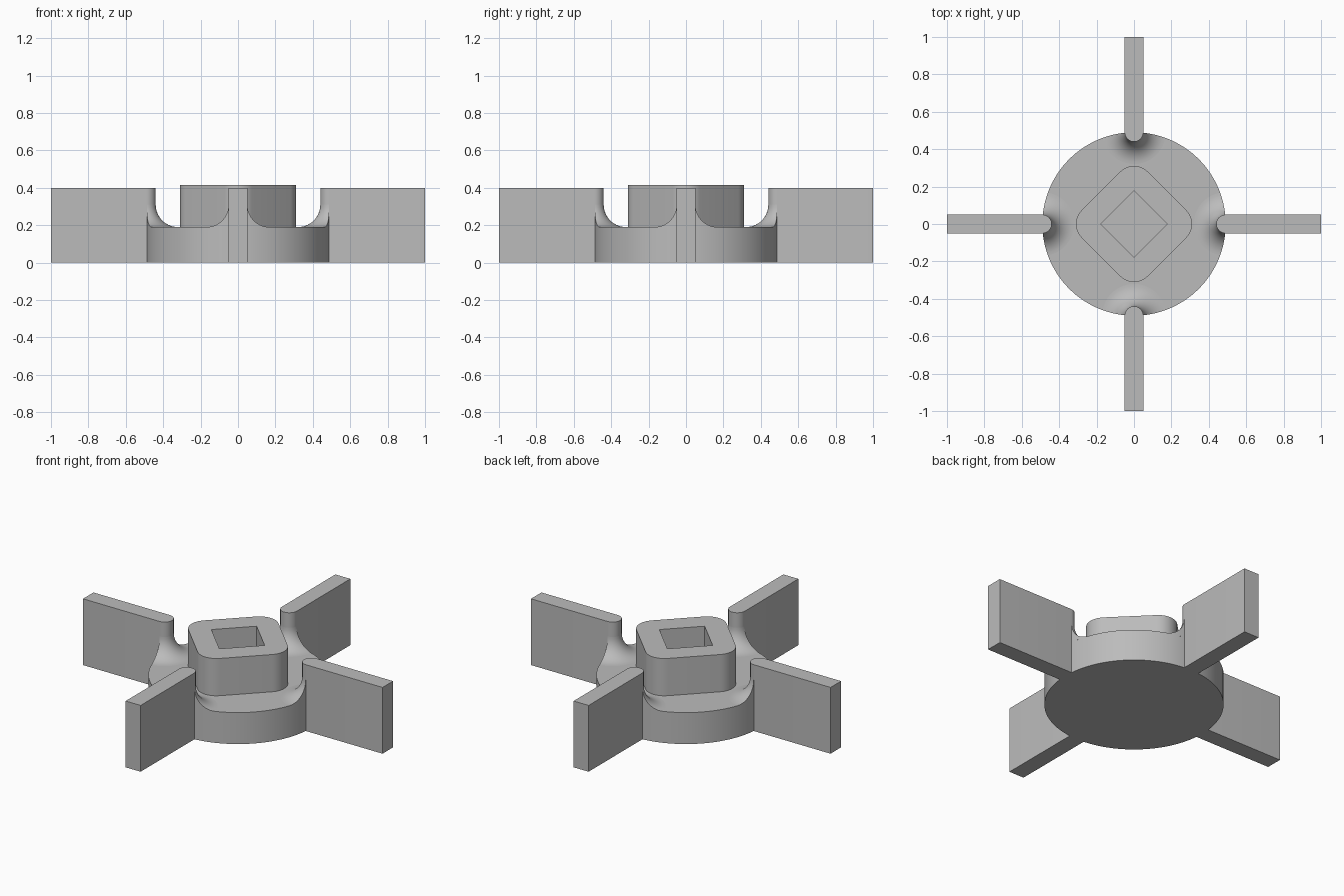
import bpy, bmesh
from math import pi, sin, cos, acos
from mathutils import Matrix

if "Cube" in bpy.data.objects:
    bpy.data.objects.remove(bpy.data.objects["Cube"], do_unlink=True)

DISC_R, DISC_H = 0.49, 0.19
BLADE_R, BLADE_H = 0.05, 0.4
HUB_H = 0.415
FILLET = 0.12

grey = bpy.data.materials.new("light grey")
grey.use_nodes = True
colour = (0.5, 0.5, 0.5, 1)
grey.diffuse_color = colour
grey.node_tree.nodes["Principled BSDF"].inputs["Base Color"].default_value = colour


def finish(name, bm, turn=0):
    bmesh.ops.recalc_face_normals(bm, faces=bm.faces)
    bm.transform(Matrix.Rotation(turn, 4, "Z"))
    mesh = bpy.data.meshes.new(name)
    bm.to_mesh(mesh)
    bm.free()
    mesh.materials.append(grey)
    obj = bpy.data.objects.new(name, mesh)
    bpy.context.collection.objects.link(obj)
    return obj


def prism(name, outline, z0, z1, turn=0):
    bm = bmesh.new()
    base = bm.faces.new([bm.verts.new((x, y, z0)) for x, y in outline])
    top = bmesh.ops.extrude_face_region(bm, geom=[base])["geom"]
    verts = [v for v in top if isinstance(v, bmesh.types.BMVert)]
    bmesh.ops.translate(bm, verts=verts, vec=(0, 0, z1 - z0))
    return finish(name, bm, turn)


def arc(cx, cy, r, a0, a1, n):
    return [(cx + r * cos(a0 + (a1 - a0) * i / n),
             cy + r * sin(a0 + (a1 - a0) * i / n)) for i in range(n + 1)]


def activate(obj):
    bpy.ops.object.select_all(action="DESELECT")
    obj.select_set(True)
    bpy.context.view_layer.objects.active = obj


def cut(obj, cutter):
    activate(obj)
    mod = obj.modifiers.new("cut", "BOOLEAN")
    mod.operation, mod.solver, mod.object = "DIFFERENCE", "EXACT", cutter
    bpy.ops.object.modifier_apply(modifier=mod.name)


def fillet(name, turn):
    # Cove swept round the blade's inner end, trimmed to the disc's rim
    bm = bmesh.new()
    rows, cols = 14, 32
    grid = []
    for i in range(rows + 1):
        t = pi / 2 * i / rows
        rho = BLADE_R + FILLET * (1 - cos(t))
        z = DISC_H + FILLET * (1 - sin(t))
        span = acos(rho / (2 * DISC_R))
        ring = arc(DISC_R, 0, rho, pi - span, pi + span, cols)
        grid.append([bm.verts.new((x, y, z)) for x, y in ring])
    for a, b in zip(grid, grid[1:]):
        for j in range(cols):
            bm.faces.new((a[j], a[j + 1], b[j + 1], b[j]))
    # Side walls that continue the rim upward
    for j in (0, cols):
        foot = [bm.verts.new((r[j].co.x, r[j].co.y, DISC_H)) for r in grid[:-1]]
        foot.append(grid[-1][j])
        for i in range(rows):
            quad = [grid[i][j], grid[i + 1][j], foot[i + 1], foot[i]]
            bm.faces.new(list(dict.fromkeys(quad)))
    return finish(name, bm, turn)


# Base disc
disc = prism("base_disc", arc(0, 0, DISC_R, 0, 2 * pi, 128)[:-1], 0, DISC_H)
parts = [disc]

# Four blades with rounded inner ends, and their coves
for k, side in enumerate(("left", "back", "right", "front")):
    outline = [(1, -BLADE_R), (1, BLADE_R)]
    outline += arc(DISC_R, 0, BLADE_R, pi / 2, 3 * pi / 2, 20)
    blade = prism(side + "_blade", outline, 0, BLADE_H, k * pi / 2)
    cut(blade, disc)
    parts += [blade, fillet(side + "_fillet", k * pi / 2)]

# Rounded square hub with a square socket
corner, reach = 0.105, 0.205
outline = []
for k in range(4):
    a = k * pi / 2
    outline += arc(reach * cos(a), reach * sin(a), corner, a - pi / 4, a + pi / 4, 12)
hub = prism("hub", outline, DISC_H, HUB_H)
socket = prism("socket_cutter", arc(0, 0, 0.178, 0, 2 * pi, 4)[:-1], DISC_H + 0.005, HUB_H + 0.1)
cut(hub, socket)
bpy.data.objects.remove(socket, do_unlink=True)
parts.append(hub)

for obj in parts:
    activate(obj)
    bpy.ops.object.shade_smooth_by_angle(angle=pi / 6)
